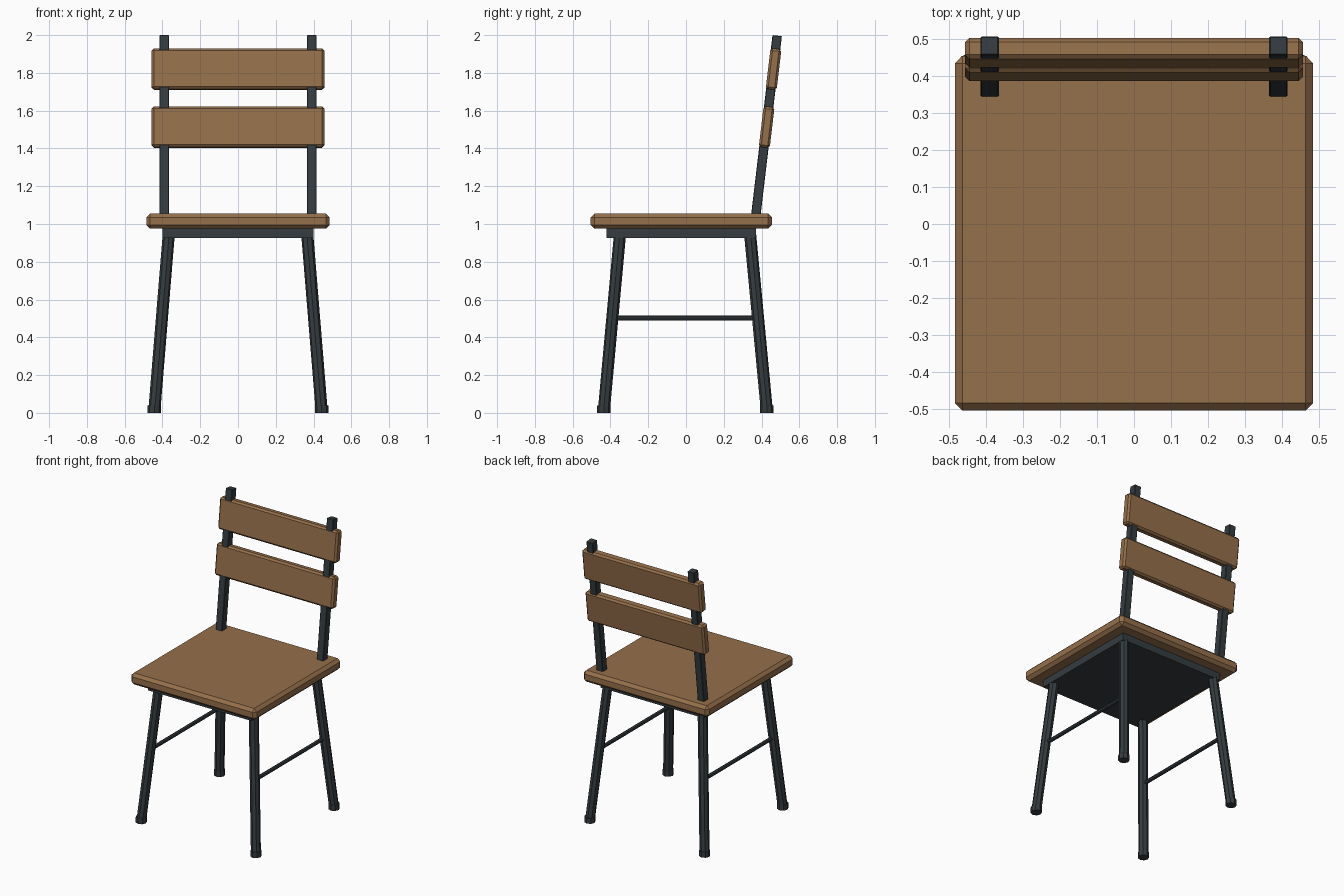
import bpy, math
from mathutils import Vector

if "Cube" in bpy.data.objects:
    bpy.data.objects.remove(bpy.data.objects["Cube"])


def material(name, rgb):
    m = bpy.data.materials.new(name)
    m.diffuse_color = (*rgb, 1)
    m.use_nodes = True
    m.node_tree.nodes["Principled BSDF"].inputs["Base Color"].default_value = m.diffuse_color
    return m


WOOD = material("wood", (0.30, 0.16, 0.07))
METAL = material("dark_metal", (0.035, 0.045, 0.05))
TILT = math.atan(0.119)  # backrest lean


def box(name, centre, size, mat, bevel=0, tilt=0):
    bpy.ops.mesh.primitive_cube_add(size=1, location=centre)
    o = bpy.context.object
    o.name = name
    o.scale = size
    bpy.ops.object.transform_apply(location=False, rotation=False, scale=True)
    o.rotation_euler.x = -tilt
    o.data.materials.append(mat)
    if bevel:
        b = o.modifiers.new("bevel", 'BEVEL')
        b.width = bevel
        b.segments = 1
    return o


def rod(name, a, b, radius, sides=8):
    a, b = Vector(a), Vector(b)
    d = b - a
    bpy.ops.mesh.primitive_cylinder_add(vertices=sides, radius=radius,
                                        depth=d.length, location=(a + b) / 2)
    o = bpy.context.object
    o.name = name
    o.rotation_euler = d.to_track_quat('Z', 'Y').to_euler()
    o.data.materials.append(METAL)
    return o


def back_y(z):
    """Depth of the leaning backrest axis at height z."""
    return 0.37 + (z - 1.05) * 0.119


# Seat board and the metal plate beneath it
box("seat", (0, -0.025, 1.015), (0.97, 0.96, 0.08), WOOD, 0.02)
box("seat_frame", (0, -0.025, 0.951), (0.80, 0.79, 0.052), METAL)

# Backrest slats
for name, z in (("lower_slat", 1.513), ("upper_slat", 1.82)):
    box(name, (0, back_y(z) + 0.002, z), (0.915, 0.058, 0.217), WOOD, 0.012, TILT)

for side, sx in (("left", -1), ("right", 1)):
    # Backrest posts
    z0, z1 = 1.0, 1.997
    zm = (z0 + z1) / 2
    box(side + "_back_post", (sx * 0.391, back_y(zm), zm),
        (0.05, 0.05, (z1 - z0) / math.cos(TILT)), METAL, 0.003, TILT)

    # Splayed legs with foot caps
    for end, top_y, foot_y in (("front", -0.35, -0.435), ("back", 0.34, 0.428)):
        rod(f"{end}_{side}_leg", (sx * 0.443, foot_y, 0.01),
            (sx * 0.367, top_y, 0.94), 0.032)
        rod(f"{end}_{side}_foot", (sx * 0.443, foot_y, 0),
            (sx * 0.443, foot_y, 0.038), 0.036)

    # Side stretcher
    rod(side + "_stretcher", (sx * 0.402, -0.385, 0.502),
        (sx * 0.402, 0.378, 0.502), 0.013)
